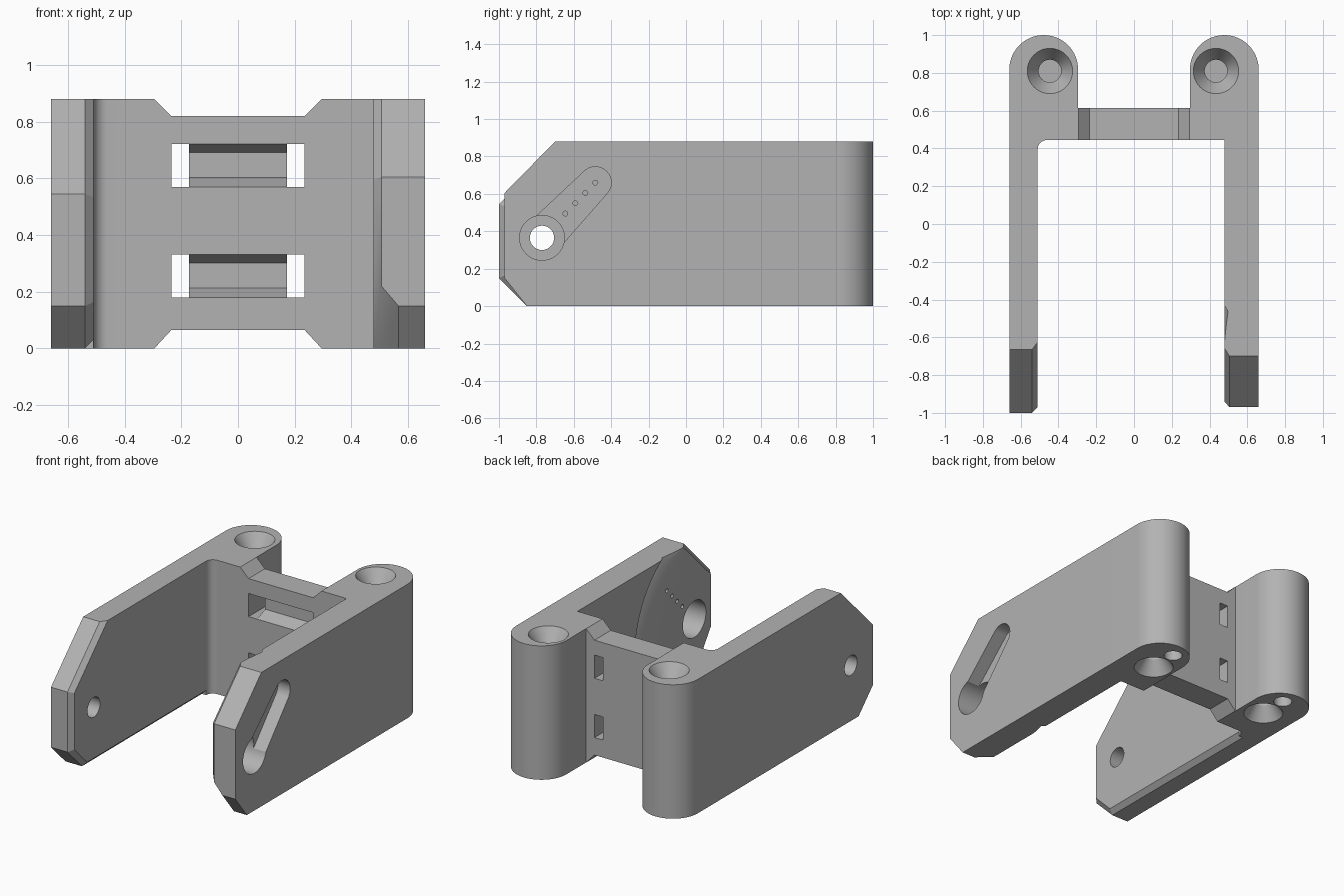
import bpy, bmesh, math
from mathutils import Vector

cube = bpy.data.objects.get("Cube")
if cube:
    bpy.data.objects.remove(cube, do_unlink=True)

grey = bpy.data.materials.new("plain grey")
grey.use_nodes = True
COLOUR = (0.45, 0.45, 0.45, 1)
grey.diffuse_color = COLOUR
grey.node_tree.nodes["Principled BSDF"].inputs["Base Color"].default_value = COLOUR

H = 0.88                    # height
PIVOT = (-0.77, 0.365)      # arm pivot in y, z
AXES = {"x": lambda a, b, t: (t, a, b),
        "y": lambda a, b, t: (a, t, b),
        "z": lambda a, b, t: (a, b, t)}


def loft(name, axis, layers, closed=False):
    """Skin equal-length 2D outlines, each placed at a position along an axis."""
    bm = bmesh.new()
    rings = [[bm.verts.new(AXES[axis](a, b, t)) for a, b in pts] for t, pts in layers]
    n = len(rings[0])
    pairs = list(zip(rings, rings[1:]))
    for r, s in pairs:
        for i in range(n):
            j = (i + 1) % n
            bm.faces.new((r[i], r[j], s[j], s[i]))
    bm.faces.new(rings[0])
    bm.faces.new(rings[-1])
    return finish(name, bm)


def finish(name, bm):
    bmesh.ops.recalc_face_normals(bm, faces=bm.faces)
    mesh = bpy.data.meshes.new(name)
    bm.to_mesh(mesh)
    bm.free()
    mesh.materials.append(grey)
    ob = bpy.data.objects.new(name, mesh)
    bpy.context.collection.objects.link(ob)
    return ob


def arc(c, r, start, end, steps=24):
    angles = [math.radians(start + (end - start) * i / steps) for i in range(steps + 1)]
    return [(c[0] + r * math.cos(a), c[1] + r * math.sin(a)) for a in angles]


def circle(c, r, steps=40):
    return arc(c, r, 0, 360, steps)[:-1]


def prism(name, axis, pts, lo, hi):
    return loft(name, axis, [(lo, pts), (hi, pts)])


def cut(target, cutter):
    mod = target.modifiers.new("cut", "BOOLEAN")
    mod.operation = "DIFFERENCE"
    mod.solver = "EXACT"
    mod.object = cutter
    bpy.context.view_layer.objects.active = target
    bpy.ops.object.modifier_apply(modifier=mod.name)
    bpy.data.objects.remove(cutter, do_unlink=True)


def rect(a0, a1, b0, b1):
    return [(a0, b0), (a1, b0), (a1, b1), (a0, b1)]


# Left arm: thick plate carrying the horn pocket, bevelled on its inner side
BACK = 0.445
outer = [(BACK, H), (-0.70, H), (-0.97, 0.605), (-0.97, 0.15), (-0.85, 0), (BACK, 0)]
middle = [(BACK, H), (-0.70, H), (-0.97, 0.605), (-0.97, 0.22), (-0.795, 0), (BACK, 0)]
inner = [(BACK, H), (-0.655, H), (-0.94, 0.595), (-0.94, 0.25), (-0.767, 0), (BACK, 0)]
left_arm = loft("left_arm", "x", [(0.66, outer), (0.566, outer), (0.506, middle), (0.478, inner)])

# Arc groove swept round the pivot on the inner face
bm = bmesh.new()
section = [(0.53, 0.478), (0.60, 0.498), (0.617, 0.478), (0.617, 0.45), (0.53, 0.45)]
STEPS = 96
rings = []
for k in range(STEPS):
    a = math.tau * k / STEPS
    rings.append([bm.verts.new((x, PIVOT[0] + r * math.cos(a), PIVOT[1] + r * math.sin(a)))
                  for r, x in section])
for k in range(STEPS):
    r, s = rings[k], rings[(k + 1) % STEPS]
    for i in range(len(section)):
        j = (i + 1) % len(section)
        bm.faces.new((r[i], r[j], s[j], s[i]))
cut(left_arm, finish("groove_cutter", bm))

# Horn pocket, pivot hole and four pin holes
TIP = (-0.485, 0.66)
aim = math.degrees(math.atan2(TIP[1] - PIVOT[1], TIP[0] - PIVOT[0]))
horn = arc(TIP, 0.085, aim - 87, aim + 87) + arc(PIVOT, 0.105, aim + 87, aim + 273)
cut(left_arm, prism("horn_cutter", "x", horn, 0.57, 0.7))
cut(left_arm, prism("pivot_cutter", "x", circle(PIVOT, 0.12), 0.4, 0.7))
for i in range(4):
    pin = (-0.645 + 0.0535 * i, 0.495 + 0.055 * i)
    cut(left_arm, prism("pin_cutter", "x", circle(pin, 0.013, 16), 0.4, 0.7))

# Right arm: thinner plate with a bevel round its inner rim and a pivot hole
SEAM = 0.395
rim = [(SEAM, H), (-0.665, H), (-1, 0.545), (-1, 0.15), (-0.85, 0), (SEAM, 0)]
inset = [(SEAM, H), (-0.625, H), (-0.97, 0.535), (-0.97, 0.163), (-0.838, 0.03), (SEAM, 0.03)]
right_arm = loft("right_arm", "x", [(-0.66, rim), (-0.54, rim), (-0.51, inset)])
cut(right_arm, prism("pivot_cutter", "x", circle(PIVOT, 0.065), -0.8, -0.4))

# Rear bracket: two round columns joined by a cross bar
outline = [(-0.66, SEAM)] + arc((-0.46, SEAM), 0.05, 180, 90, 8)
outline += [(0.66, BACK)] + arc((0.478, 0.818), 0.182, 0, 180, 40)
outline += [(0.296, 0.615), (-0.296, 0.615)] + arc((-0.478, 0.818), 0.182, 0, 180, 40)
rear_bracket = prism("rear_bracket", "z", outline, 0, H)

# Lowered top and bottom of the cross bar
for edge, floor, away in ((H, 0.82, 0.1), (0, 0.065, -0.1)):
    notch = [(-0.295, edge), (-0.235, floor), (0.235, floor), (0.295, edge),
             (0.295, edge + away), (-0.295, edge + away)]
    cut(rear_bracket, prism("notch_cutter", "y", notch, 0.3, 0.7))

# Strap slots: open ends with a tapered pocket between them
for z in (0.18, 0.57):
    top = z + 0.152
    cut(rear_bracket, loft("pocket_cutter", "y", [
        (0.444, rect(-0.2, 0.2, z, top)),
        (0.53, rect(-0.2, 0.2, z + 0.033, top - 0.031))]))
    for side in (-1, 1):
        a, b = sorted((side * 0.173, side * 0.235))
        cut(rear_bracket, prism("slot_cutter", "y", rect(a, b, z, top), 0.3, 0.7))

# Countersunk screw holes above and below, with a small blind hole beneath
for x in (-0.445, 0.434):
    wide, narrow = circle((x, 0.81), 0.12), circle((x, 0.81), 0.06)
    cut(rear_bracket, loft("top_cutter", "z", [
        (H + 0.05, wide), (H, wide), (H - 0.09, narrow), (H - 0.3, narrow)]))
    wide, narrow = circle((x, 0.705), 0.12), circle((x, 0.705), 0.06)
    cut(rear_bracket, loft("bottom_cutter", "z", [
        (-0.05, wide), (0, wide), (0.09, narrow), (0.3, narrow)]))
    cut(rear_bracket, prism("blind_cutter", "z", circle((x, 0.89), 0.056), -0.05, 0.3))

# Smooth curved walls, crisp edges
for ob in (left_arm, right_arm, rear_bracket):
    bpy.ops.object.select_all(action="DESELECT")
    ob.select_set(True)
    bpy.context.view_layer.objects.active = ob
    bpy.ops.object.shade_smooth_by_angle(angle=math.radians(25))
